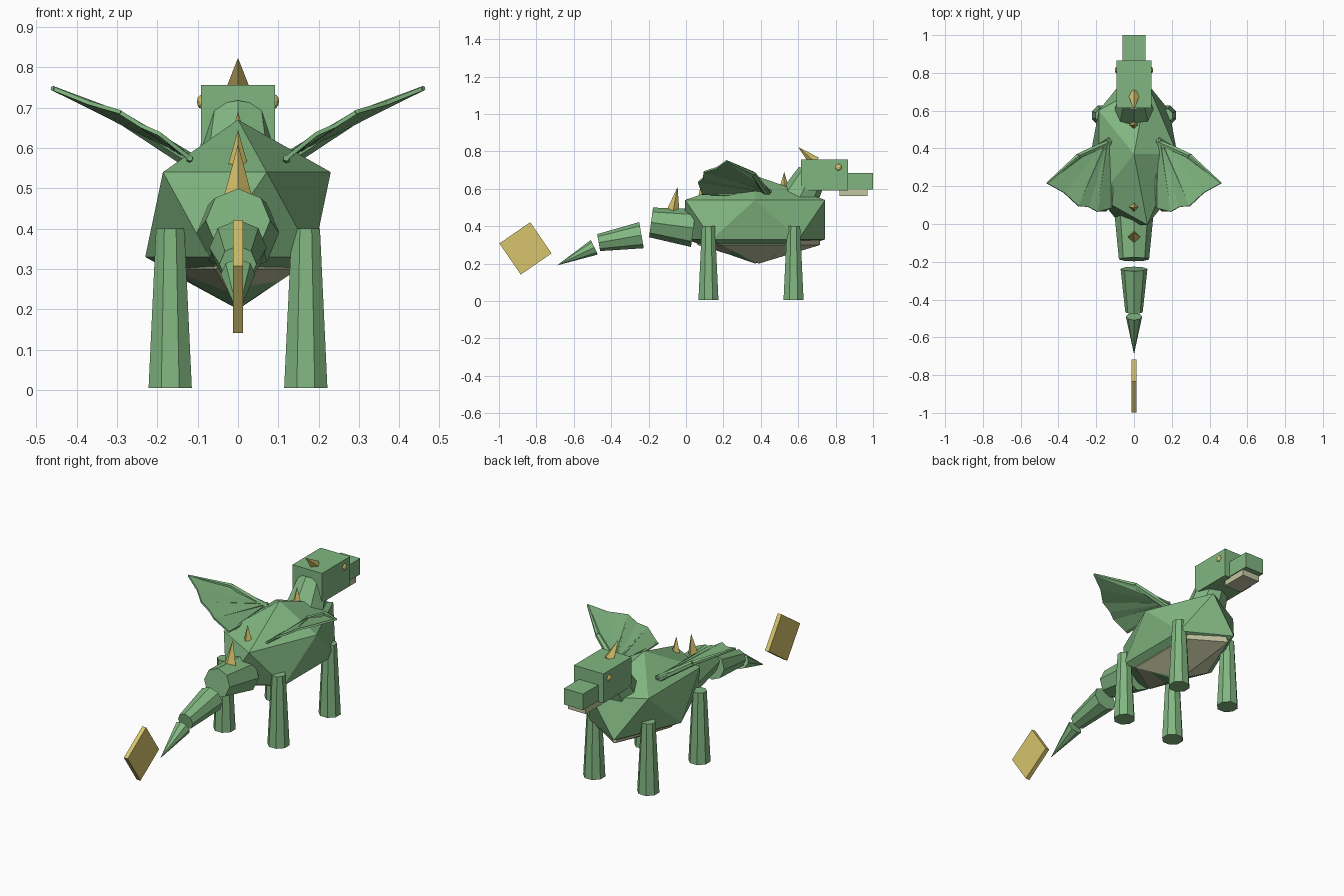
import bpy, bmesh, math
from mathutils import Vector, Matrix

if "Cube" in bpy.data.objects:
    bpy.data.objects.remove(bpy.data.objects["Cube"])


def material(name, rgb):
    m = bpy.data.materials.new(name)
    m.diffuse_color = (*rgb, 1)
    m.use_nodes = True
    m.node_tree.nodes["Principled BSDF"].inputs["Base Color"].default_value = m.diffuse_color
    return m


GREEN = material("green_scales", (0.22, 0.47, 0.22))
GOLD = material("gold", (0.68, 0.55, 0.15))
CREAM = material("cream_belly", (0.55, 0.57, 0.36))


def finish(name, bm, mat):
    bmesh.ops.recalc_face_normals(bm, faces=bm.faces)
    me = bpy.data.meshes.new(name)
    bm.to_mesh(me)
    bm.free()
    me.materials.append(mat)
    ob = bpy.data.objects.new(name, me)
    bpy.context.collection.objects.link(ob)
    return ob


def add_cone(bm, a, b, r1, r2, sides, spin=0.0):
    a, b = Vector(a), Vector(b)
    d = b - a
    mat = (Matrix.Translation((a + b) / 2) @ d.to_track_quat('Z', 'Y').to_matrix().to_4x4()
           @ Matrix.Rotation(spin, 4, 'Z'))
    bmesh.ops.create_cone(bm, cap_ends=True, segments=sides, radius1=r1, radius2=r2,
                          depth=d.length, matrix=mat)


def cone(name, a, b, r1, r2, mat, sides=8, spin=0.0):
    bm = bmesh.new()
    add_cone(bm, a, b, r1, r2, sides, spin)
    return finish(name, bm, mat)


def box(name, centre, size, mat, tilt=0.0):
    bm = bmesh.new()
    m = Matrix.Translation(centre) @ Matrix.Rotation(tilt, 4, 'X') @ Matrix.Diagonal((*size, 1))
    bmesh.ops.create_cube(bm, size=1, matrix=m)
    return finish(name, bm, mat)


def ico(name, centre, scale, mat, sub=1):
    bm = bmesh.new()
    bmesh.ops.create_icosphere(bm, subdivisions=sub, radius=1,
                               matrix=Matrix.Translation(centre) @ Matrix.Diagonal((*scale, 1)))
    return finish(name, bm, mat)


# Body and belly
ico("body", (0, 0.37, 0.435), (0.257, 0.44, 0.235), GREEN)
ico("belly", (0, 0.39, 0.38), (0.205, 0.385, 0.18), CREAM)

# Neck and head
cone("neck", (0, 0.60, 0.54), (0, 0.675, 0.68), 0.105, 0.08, GREEN, 8)
box("head", (0, 0.74, 0.673), (0.184, 0.25, 0.165), GREEN)
box("snout", (0, 0.925, 0.64), (0.12, 0.15, 0.09), GREEN)
box("jaw", (0, 0.895, 0.578), (0.11, 0.15, 0.036), CREAM)

# Legs
for y, part in ((0.12, "back"), (0.575, "front")):
    for s, side in ((-1, "left"), (1, "right")):
        cone(f"{part}_leg_{side}", (s * 0.168, y, 0.005), (s * 0.168, y, 0.40),
             0.058, 0.038, GREEN, 8, math.pi / 8)

# Tail segments and tip fin
cone("tail_base", (0, 0.04, 0.39), (0, -0.187, 0.42), 0.102, 0.08, GREEN, 8)
cone("tail_middle", (0, -0.238, 0.352), (0, -0.467, 0.312), 0.071, 0.046, GREEN, 8)
cone("tail_end", (0, -0.49, 0.287), (0, -0.69, 0.19), 0.043, 0.0, GREEN, 8)
box("tail_fin", (0, -0.858, 0.281), (0.024, 0.2, 0.202), GOLD, math.radians(34.5))

# Back spikes and horn
for i, (a, b, r) in enumerate((
        ((0, -0.07, 0.475), (0, -0.045, 0.61), 0.036),
        ((0, 0.09, 0.56), (0, 0.085, 0.645), 0.024),
        ((0, 0.525, 0.595), (0, 0.525, 0.69), 0.028))):
    cone(f"spike_{i + 1}", a, b, r, 0.0, GOLD, 4)
cone("horn", (0, 0.69, 0.742), (0, 0.60, 0.823), 0.032, 0.0, GOLD, 4)

# Wings: membrane fan with bones, and eyes, on both sides
root = (0.135, 0.455, 0.585)
elbow = (0.295, 0.36, 0.678)
tip = (0.46, 0.215, 0.748)
edge = [tip, (0.37, 0.165, 0.712), (0.295, 0.095, 0.69), (0.24, 0.09, 0.655),
        (0.195, 0.065, 0.635), (0.12, 0.085, 0.575)]
for s, side in ((-1, "left"), (1, "right")):
    flip = lambda p: (s * p[0], p[1], p[2])
    bm = bmesh.new()
    vs = [bm.verts.new(flip(p)) for p in [root, elbow] + edge]
    for i in range(1, len(vs) - 1):
        bm.faces.new((vs[0], vs[i], vs[i + 1]))
    wing = finish(f"wing_membrane_{side}", bm, GREEN)
    mod = wing.modifiers.new("thickness", 'SOLIDIFY')
    mod.thickness, mod.offset = 0.01, 0

    bm = bmesh.new()
    add_cone(bm, flip((0.115, 0.44, 0.565)), flip(elbow), 0.02, 0.015, 6)
    add_cone(bm, flip(elbow), flip(tip), 0.014, 0.006, 6)
    for p in edge[2::2]:
        add_cone(bm, flip(root), flip(p), 0.009, 0.005, 6)
    add_cone(bm, flip((0.12, 0.44, 0.565)), flip(edge[-1]), 0.012, 0.008, 6)
    finish(f"wing_bones_{side}", bm, GREEN)

    ico(f"eye_{side}", (s * 0.09, 0.815, 0.715), (0.012, 0.018, 0.018), GOLD, 2)
